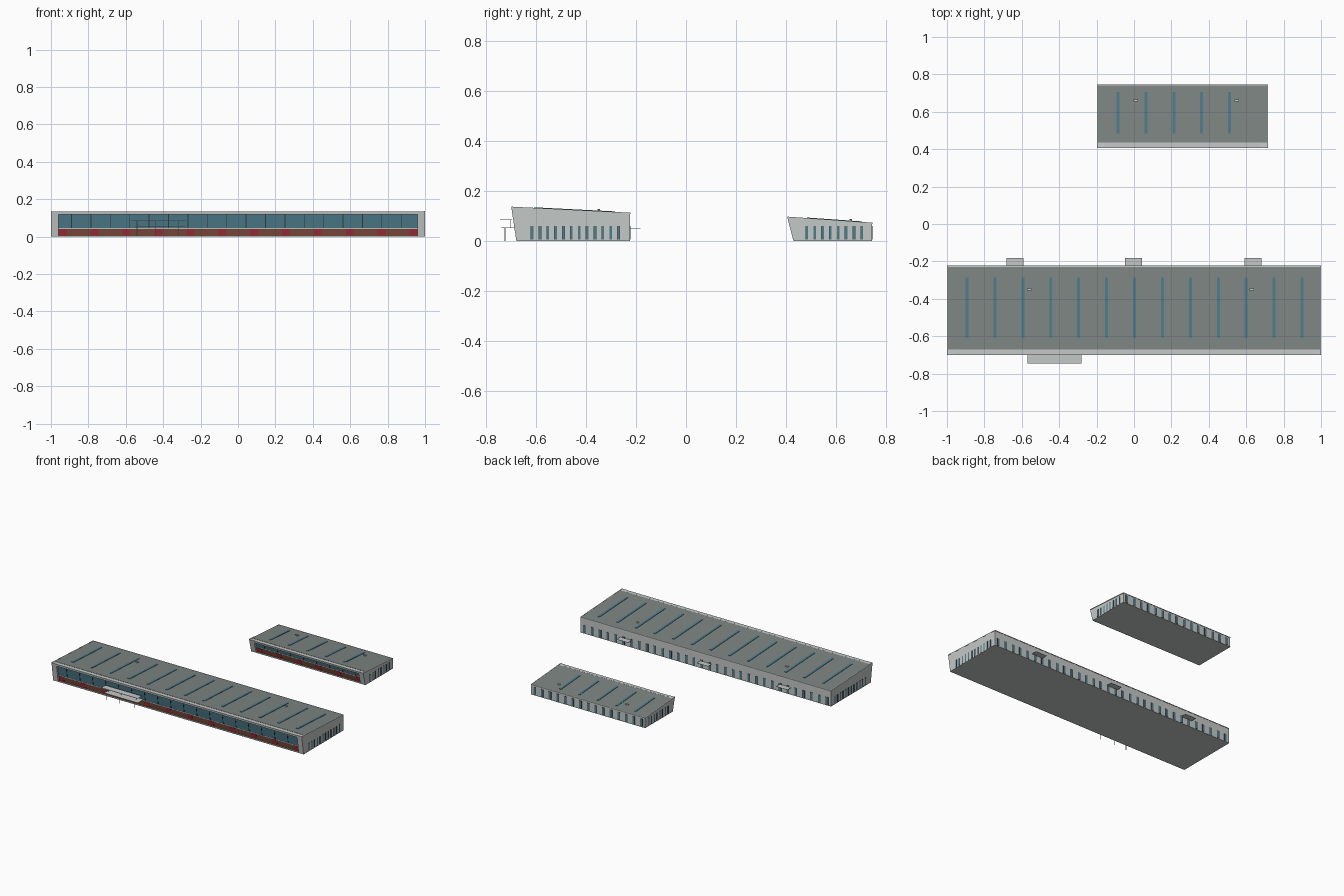
import bpy, bmesh

if "Cube" in bpy.data.objects:
    bpy.data.objects.remove(bpy.data.objects["Cube"])


def mat(name, r, g, b):
    m = bpy.data.materials.new(name)
    m.diffuse_color = (r, g, b, 1)
    m.use_nodes = True
    m.node_tree.nodes["Principled BSDF"].inputs["Base Color"].default_value = m.diffuse_color
    return m


WALL = mat("pale_grey_wall", 0.55, 0.58, 0.57)
ROOF = mat("dark_grey_roof", 0.205, 0.235, 0.225)
GLASS = mat("teal_glass", 0.075, 0.2, 0.26)
FRAME = mat("dark_frame", 0.03, 0.045, 0.055)
BROWN = mat("brown_panel", 0.2, 0.07, 0.045)
RED = mat("red_panel", 0.34, 0.025, 0.04)


def prism(name, sections, m):
    """Join several (x0, x1, yz outline) extrusions into one object."""
    bm = bmesh.new()
    for x0, x1, outline in sections:
        a = [bm.verts.new((x0, y, z)) for y, z in outline]
        b = [bm.verts.new((x1, y, z)) for y, z in outline]
        n = len(a)
        bm.faces.new(a)
        bm.faces.new(b[::-1])
        for i in range(n):
            j = (i + 1) % n
            bm.faces.new((a[j], a[i], b[i], b[j]))
    bmesh.ops.recalc_face_normals(bm, faces=bm.faces)
    me = bpy.data.meshes.new(name)
    bm.to_mesh(me)
    bm.free()
    me.materials.append(m)
    ob = bpy.data.objects.new(name, me)
    bpy.context.collection.objects.link(ob)


def box(x0, x1, y0, y1, z0, z1):
    return (x0, x1, [(y0, z0), (y1, z0), (y1, z1), (y0, z1)])


def hall(p, x0, x1, yb, yt, back, hf, hb, skylights, vents, side_windows, back_windows, glass_top):
    """Shed with leaning framed front; yb/yt are the front foot and front top."""
    def fy(z):
        return yb + (yt - yb) * z / hf

    def rz(y):
        return hf + (hb - hf) * (y - yt) / (back - yt)

    def lean(xa, xb, z0, z1, d0, d1):
        return (xa, xb, [(fy(z0) + d0, z0), (fy(z0) + d1, z0),
                         (fy(z1) + d1, z1), (fy(z1) + d0, z1)])

    def on_roof(xa, xb, y0, y1, lo, hi):
        return (xa, xb, [(y0, rz(y0) + lo), (y1, rz(y1) + lo),
                         (y1, rz(y1) + hi), (y0, rz(y0) + hi)])

    w = 0.04
    b = 0.003
    full = [(fy(b), b), (back, b), (back, hb), (yt, hf)]
    r = 0.024
    core = [(fy(b) + r, b), (back, b), (back, hb), (yt + r, rz(yt + r))]
    # Shell: end walls, recessed core and top fascia
    prism(p + "_end_walls", [(x0 + .001, x0 + w, full), (x1 - w, x1 - .001, full)], WALL)
    prism(p + "_core", [(x0 + w, x1 - w, core)], WALL)
    prism(p + "_fascia", [lean(x0 + w, x1 - w, glass_top, hf - .001, 0, r)], WALL)
    prism(p + "_floor_slab", [box(x0, x1, yb, back + .001, 0, b)], WALL)
    # Roof sheet with a slim pale edge
    prism(p + "_roof", [on_roof(x0 + .005, x1 - .005, yt + .03, back - .004, 0, .0015)], ROOF)
    prism(p + "_roof_edge", [on_roof(x0, x0 + .005, yt, back + .002, -.003, .002),
                             on_roof(x1 - .005, x1, yt, back + .002, -.003, .002),
                             on_roof(x0 + .005, x1 - .005, back - .004, back + .002, -.003, .002)], WALL)
    # Front glazing, sill and mullions
    a, c = x0 + w, x1 - w
    prism(p + "_front_glass", [lean(a, c, .047, glass_top, .012, .025)], GLASS)
    prism(p + "_front_sill", [lean(a, c, .042, .047, .011, .025)], WALL)
    n = int((c - a) / 0.1037)
    prism(p + "_mullions", [lean(x0 + .11 + i * .1037 - .002, x0 + .11 + i * .1037 + .002,
                                 .047, glass_top, .01, .014) for i in range(n)], FRAME)
    # Brown plinth with evenly spaced red panels
    prism(p + "_front_plinth", [lean(a, c, b, .042, .012, .025)], BROWN)
    n = round((c - a) / 0.17)
    s = (c - a - .045) / n
    prism(p + "_red_panels", [lean(a + i * s + .002, a + i * s + .043, .007, .04, .0105, .016)
                              for i in range(n + 1)], RED)
    # Narrow side windows on both ends
    y0, count = side_windows
    wins, frames = [], []
    for i in range(count):
        y = y0 + i * .0315
        for xe in (x0 + .001, x1 - .001):
            wins.append(box(xe - .002, xe + .002, y - .004, y + .005, .006, .059))
            frames.append(box(xe - .0015, xe + .0015, y - .0055, y + .0055, .005, .06))
    prism(p + "_side_windows", wins, GLASS)
    prism(p + "_side_window_frames", frames, FRAME)
    # Back windows
    s = (x1 - x0) / back_windows
    mids = [x0 + (i + .5) * s for i in range(back_windows)]
    prism(p + "_back_windows", [box(x - .008, x + .009, back - .002, back + .002, .006, .059)
                                for x in mids], GLASS)
    prism(p + "_back_window_frames", [box(x - .01, x + .01, back - .0015, back + .0015, .005, .06)
                                      for x in mids], FRAME)
    # Roof skylights and vents
    sx, count, ya, yc = skylights
    prism(p + "_skylights", [on_roof(sx + i * .1493 - .008, sx + i * .1493 + .008, ya, yc, 0, .004)
                             for i in range(count)], GLASS)
    prism(p + "_vent_stems", [on_roof(x - .003, x + .003, y - .003, y + .003, 0, .007)
                              for x, y in vents], WALL)
    prism(p + "_vent_caps", [on_roof(x - .012, x + .012, y - .005, y + .005, .007, .01)
                             for x, y in vents], WALL)


hall("main_hall", -1, 1, -.68, -.70, -.225, .135, .111,
     (-.893, 13, -.61, -.285), [(-.56, -.35), (.63, -.35)], (-.617, 12), 32, .119)
hall("small_hall", -.197, .716, .43, .406, .745, .095, .071,
     (-.086, 5, .485, .705), [(.01, .66), (.55, .66)], (.484, 8), 15, .079)

# Front entrance canopy: two thin shelves, hangers and posts
prism("entrance_canopy", [box(-.57, -.28, -.745, -.697, .084, .086),
                          box(-.55, -.28, -.742, -.67, .051, .053)], WALL)
posts = (-.54, -.44, -.32)
prism("entrance_posts", [box(x - .0015, x + .0015, -.7265, -.7235, 0, .051) for x in posts], WALL)
prism("entrance_hangers", [box(x - .0015, x + .0015, -.706, -.703, .053, .084) for x in posts], WALL)

# Thin canopies over the back doors
prism("back_canopies", [box(x - .045, x + .045, -.225, -.182, .05, .0515)
                        for x in (-.637, -.003, .637)], WALL)
